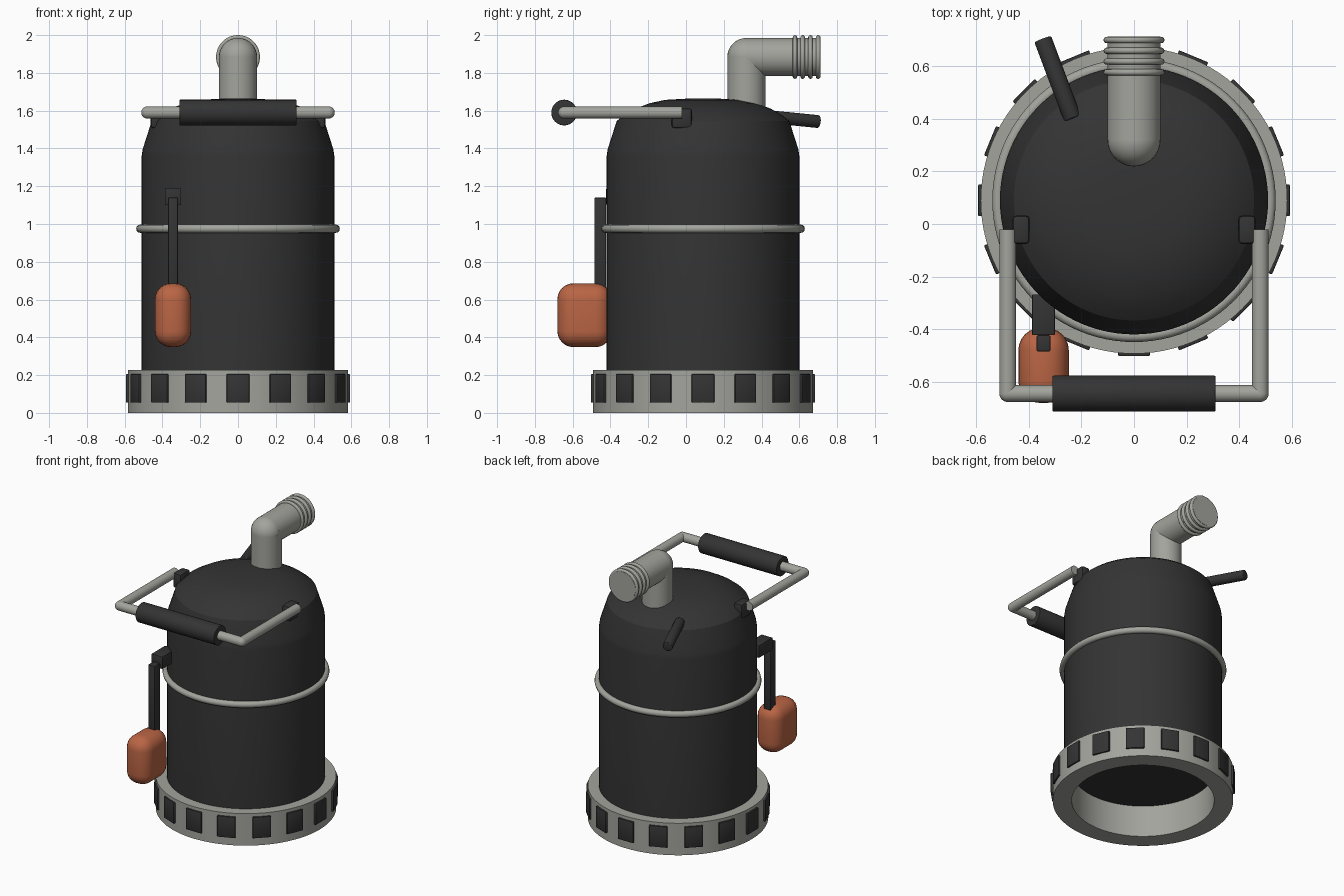
import bpy, bmesh, math
from mathutils import Vector, Matrix

if "Cube" in bpy.data.objects:
    bpy.data.objects.remove(bpy.data.objects["Cube"])

CY = 0.09  # y of the tank axis


def material(name, rgb):
    m = bpy.data.materials.new(name)
    m.diffuse_color = (*rgb, 1)
    m.use_nodes = True
    m.node_tree.nodes["Principled BSDF"].inputs["Base Color"].default_value = m.diffuse_color
    return m


DARK = material("charcoal", (0.034, 0.034, 0.034))
GREY = material("warm_grey", (0.37, 0.37, 0.34))
ORANGE = material("float_orange", (0.49, 0.13, 0.058))


def finish(name, bm, mat, angle=30):
    bmesh.ops.recalc_face_normals(bm, faces=bm.faces)
    me = bpy.data.meshes.new(name)
    bm.to_mesh(me)
    bm.free()
    me.materials.append(mat)
    ob = bpy.data.objects.new(name, me)
    bpy.context.collection.objects.link(ob)
    bpy.ops.object.select_all(action='DESELECT')
    ob.select_set(True)
    bpy.context.view_layer.objects.active = ob
    bpy.ops.object.shade_smooth_by_angle(angle=math.radians(angle))
    return ob


def lathe(name, profile, mat, closed=False, seg=96, angle=30):
    """Spin an (r, z) profile about the tank axis."""
    bm = bmesh.new()
    vs = [bm.verts.new((r, CY, z)) for r, z in profile]
    edges = [bm.edges.new(p) for p in zip(vs, vs[1:])]
    if closed:
        edges.append(bm.edges.new((vs[-1], vs[0])))
    bmesh.ops.spin(bm, geom=vs + edges, cent=(0, CY, 0), axis=(0, 0, 1),
                   angle=math.tau, steps=seg)
    bmesh.ops.remove_doubles(bm, verts=bm.verts, dist=1e-4)
    return finish(name, bm, mat, angle)


def rod(name, a, b, r, mat, bevel=0, seg=32):
    """Cylinder between two points."""
    a, b = Vector(a), Vector(b)
    bm = bmesh.new()
    rot = (b - a).to_track_quat('Z', 'Y').to_matrix().to_4x4()
    bmesh.ops.create_cone(bm, cap_ends=True, segments=seg, radius1=r, radius2=r,
                          depth=(b - a).length,
                          matrix=Matrix.Translation((a + b) / 2) @ rot)
    if bevel:
        rim = [e for e in bm.edges if any(len(f.verts) > 4 for f in e.link_faces)]
        bmesh.ops.bevel(bm, geom=rim, offset=bevel, segments=3, affect='EDGES', profile=0.5)
    return finish(name, bm, mat)


def ball(name, c, r, mat):
    bm = bmesh.new()
    bmesh.ops.create_uvsphere(bm, u_segments=32, v_segments=16, radius=r,
                              matrix=Matrix.Translation(c))
    return finish(name, bm, mat)


def box(name, c, size, mat, bevel=0, seg=2, turn=None):
    bm = bmesh.new()
    bmesh.ops.create_cube(bm, size=1, matrix=Matrix.Diagonal((*size, 1)))
    if bevel:
        bmesh.ops.bevel(bm, geom=bm.edges[:], offset=bevel, segments=seg,
                        affect='EDGES', profile=0.5)
    mat4 = Matrix.Translation(c)
    if turn is not None:
        mat4 = mat4 @ Matrix.Rotation(turn, 4, 'Z')
    bm.transform(mat4)
    return finish(name, bm, mat)


def torus(name, c, major, minor, axis, mat, seg=96):
    bm = bmesh.new()
    c = Vector(c)
    side = Vector((1, 0, 0))
    vs = [bm.verts.new(c + side * (major + minor * math.cos(t)) + axis * minor * math.sin(t))
          for t in (math.tau * i / 12 for i in range(12))]
    es = [bm.edges.new((vs[i - 1], vs[i])) for i in range(12)]
    bmesh.ops.spin(bm, geom=vs + es, cent=c, axis=axis, angle=math.tau, steps=seg)
    bmesh.ops.remove_doubles(bm, verts=bm.verts, dist=1e-4)
    return finish(name, bm, mat, 60)


X, Y, Z = Vector((1, 0, 0)), Vector((0, 1, 0)), Vector((0, 0, 1))

# Tank: closed bottom, straight wall, tapered shoulder, domed lid
lathe("tank_body", [(0, 0.225), (0.51, 0.225), (0.51, 1.36), (0.505, 1.395), (0.457, 1.545)], DARK)
lathe("tank_lid", [(0.457, 1.545), (0.42, 1.575), (0.36, 1.61), (0.28, 1.64),
                   (0.2, 1.657), (0.1, 1.663), (0, 1.665)], DARK)
torus("clamp_band", (0, CY, 0.975), 0.517, 0.022, Z, GREY)

# Hollow intake base with sixteen vent plates
lathe("base_ring", [(0.46, 0), (0.583, 0), (0.583, 0.228), (0.46, 0.228)], GREY, closed=True)
for i in range(16):
    a = math.tau * i / 16
    box(f"vent_plate_{i + 1}",
        (0.58 * math.cos(a), CY + 0.58 * math.sin(a), 0.13),
        (0.026, 0.12, 0.15), DARK, bevel=0.004, turn=a)

# Outlet pipe with ball elbow and ribbed hose tail
PY, PZ, PR = 0.32, 1.884, 0.101
rod("outlet_riser", (0, PY, 1.6), (0, PY, PZ), PR, GREY, seg=48)
ball("outlet_elbow", (0, PY, PZ), PR, GREY)
rod("outlet_spout", (0, PY, PZ), (0, 0.713, PZ), PR, GREY, seg=48)
for i in range(4):
    torus(f"hose_rib_{i + 1}", (0, 0.577 + 0.041 * i, PZ), 0.104, 0.012, Y, GREY, 48)

# Carrying handle: side arms, corners, cross bar, grip, pivot brackets
HZ, HX, HY, HR = 1.59, 0.48, -0.645, 0.032
for s, side in ((-1, "left"), (1, "right")):
    rod(f"handle_arm_{side}", (s * HX, -0.02, HZ), (s * HX, HY, HZ), HR, GREY)
    ball(f"handle_corner_{side}", (s * HX, HY, HZ), HR, GREY)
    box(f"handle_bracket_{side}", (s * 0.43, -0.022, 1.56), (0.065, 0.107, 0.105), DARK, bevel=0.013)
rod("handle_bar", (-HX, HY, HZ), (HX, HY, HZ), HR, GREY)
rod("handle_grip", (-0.31, HY, HZ), (0.31, HY, HZ), 0.068, DARK, bevel=0.004, seg=48)

# Cable stub leaving the back of the lid
rod("cable_stub", (-0.233, 0.40, 1.572), (-0.347, 0.703, 1.542), 0.034, DARK, bevel=0.006)

# Float switch: wall bracket, hanging arm, float
FX = -0.344
box("float_bracket", (FX, -0.345, 1.144), (0.087, 0.155, 0.088), DARK, bevel=0.004)
box("float_arm", (FX, -0.454, 0.89), (0.053, 0.062, 0.50), DARK, bevel=0.006)
box("float", (FX, -0.538, 0.517), (0.192, 0.286, 0.338), ORANGE, bevel=0.085, seg=6)
